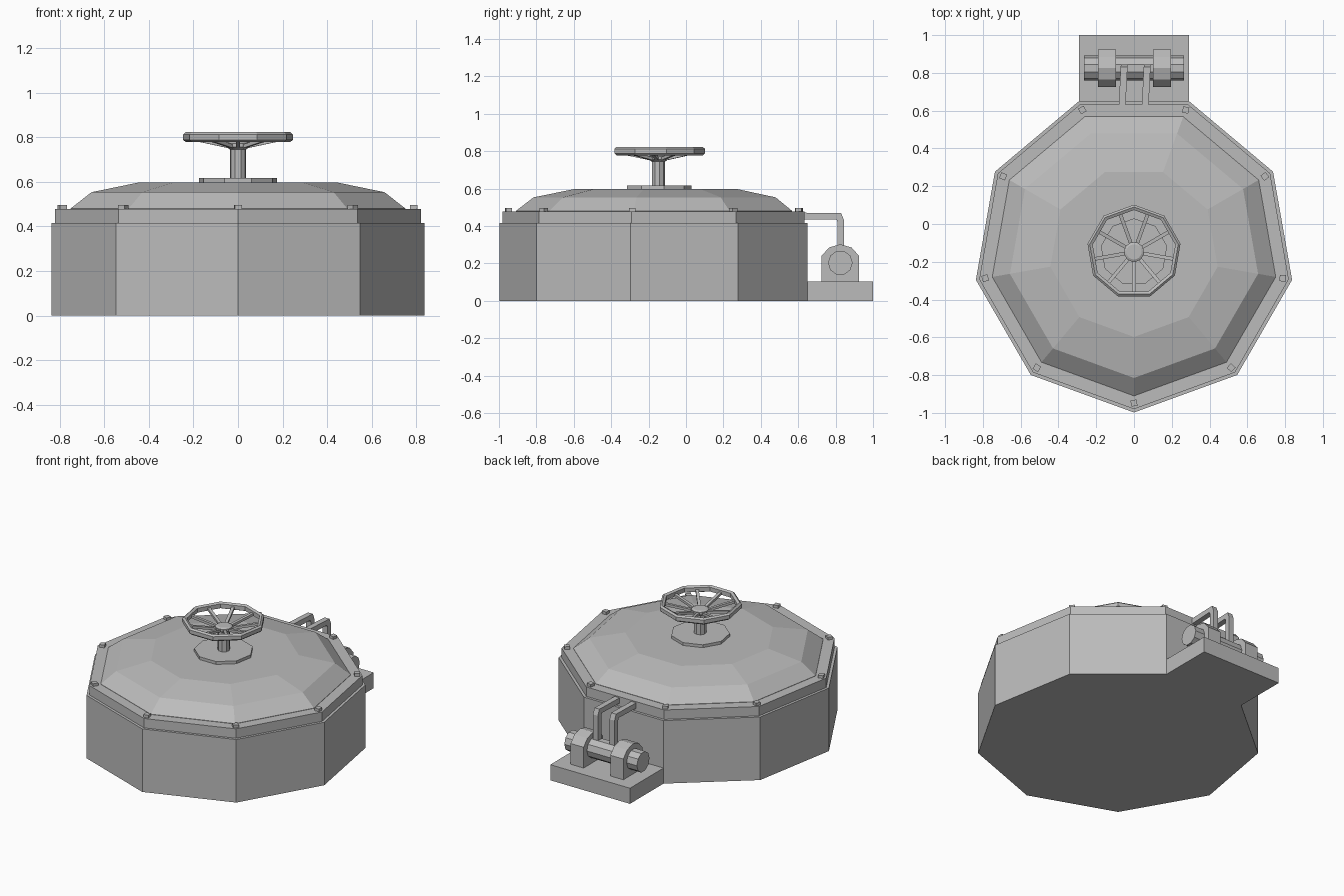
import bpy, bmesh, math
from mathutils import Vector, Matrix

if "Cube" in bpy.data.objects:
    bpy.data.objects.remove(bpy.data.objects["Cube"])

CY = -0.148          # centre of the hatch in y
SIDES = 9
FRONT = -math.pi / 2  # first corner points to the front

grey = bpy.data.materials.new("steel_grey")
grey.diffuse_color = (0.5, 0.5, 0.5, 1)
grey.use_nodes = True
grey.node_tree.nodes["Principled BSDF"].inputs["Base Color"].default_value = grey.diffuse_color


def finish(bm, name):
    bmesh.ops.recalc_face_normals(bm, faces=bm.faces)
    me = bpy.data.meshes.new(name)
    bm.to_mesh(me)
    bm.free()
    me.materials.append(grey)
    ob = bpy.data.objects.new(name, me)
    bpy.context.collection.objects.link(ob)
    return ob


def lathe(name, profile, start=FRONT, sides=SIDES, closed=False):
    """Spin (radius, z) points round the hatch axis; capped unless closed."""
    bm = bmesh.new()
    rings = []
    for r, z in profile:
        rings.append([bm.verts.new((r * math.cos(start + math.tau * i / sides),
                                    CY + r * math.sin(start + math.tau * i / sides), z))
                      for i in range(sides)])
    pairs = list(zip(rings, rings[1:]))
    if closed:
        pairs.append((rings[-1], rings[0]))
    else:
        bm.faces.new(rings[0])
        bm.faces.new(rings[-1])
    for a, b in pairs:
        for i in range(sides):
            j = (i + 1) % sides
            bm.faces.new((a[i], a[j], b[j], b[i]))
    return finish(bm, name)


def extrude_x(name, outline, x0, x1, lean=0.0):
    """Extrude a (y, z) outline from x0 to x1; lean shifts x along y."""
    bm = bmesh.new()
    a, b = [[bm.verts.new((x + lean * (y - 0.64), y, z)) for y, z in outline] for x in (x0, x1)]
    bm.faces.new(a)
    bm.faces.new(b)
    n = len(outline)
    for i in range(n):
        j = (i + 1) % n
        bm.faces.new((a[i], a[j], b[j], b[i]))
    return finish(bm, name)


def add_box(bm, matrix):
    bmesh.ops.create_cube(bm, size=1, matrix=matrix)


# hatch body, lid rim and faceted dome
lathe("hatch_body", [(0.85, 0), (0.85, 0.416)])
lathe("lid_rim", [(0.832, 0.41), (0.832, 0.478)])
lathe("lid_dome", [(0.762, 0.475), (0.762, 0.48), (0.667, 0.553), (0.45, 0.597)])

# rim bolts, one at each corner
bm = bmesh.new()
for i in range(SIDES):
    a = FRONT + math.tau * i / SIDES
    add_box(bm, Matrix.Translation((0.8 * math.cos(a), CY + 0.8 * math.sin(a), 0.483))
            @ Matrix.Rotation(a + math.radians(8), 4, 'Z') @ Matrix.Diagonal((0.033, 0.033, 0.026, 1)))
finish(bm, "rim_bolts")

# handwheel: floor plate, column, hub, ring
BACK = math.pi / 2
lathe("wheel_plate", [(0.178, 0.59), (0.178, 0.616)], BACK)
lathe("wheel_column", [(0.037, 0.61), (0.037, 0.75)], BACK)
lathe("wheel_hub", [(0.037, 0.745), (0.052, 0.755), (0.052, 0.772), (0.04, 0.778)], BACK, 18)
lathe("wheel_ring", [(0.25, 0.788), (0.25, 0.812), (0.238, 0.822), (0.222, 0.814),
                     (0.222, 0.786), (0.238, 0.778)], BACK, closed=True)

# spokes rising from the hub to the middle of each ring side
bm = bmesh.new()
for i in range(SIDES):
    a = FRONT + math.tau * i / SIDES
    d = Vector((math.cos(a), math.sin(a), 0))
    p = d * 0.035 + Vector((0, CY, 0.757))
    q = d * 0.22 + Vector((0, CY, 0.796))
    tilt = math.atan2(q.z - p.z, 0.185)
    add_box(bm, Matrix.Translation((p + q) / 2) @ Matrix.Rotation(a, 4, 'Z')
            @ Matrix.Rotation(-tilt, 4, 'Y') @ Matrix.Diagonal(((q - p).length, 0.019, 0.016, 1)))
finish(bm, "wheel_spokes")

# hinge base plate
extrude_x("hinge_plate", [(0.645, 0), (1, 0), (1, 0.103), (0.645, 0.103)], -0.291, 0.291)

# hinge brackets with rounded tops
bracket = [(0.725, 0.1), (0.925, 0.1), (0.925, 0.24), (0.885, 0.285), (0.825, 0.302),
           (0.765, 0.285), (0.725, 0.24)]
for side, x in (("left", -0.19), ("right", 0.1)):
    extrude_x(side + "_hinge_bracket", bracket, x, x + 0.095)

# hinge pin
pin = [(0.825 + 0.066 * math.cos(math.tau * i / 10), 0.203 + 0.066 * math.sin(math.tau * i / 10))
       for i in range(10)]
extrude_x("hinge_pin", pin, -0.265, 0.265)

# bent arms from the lid rim down to the pin
arm = [(0.62, 0.435), (0.805, 0.435), (0.81, 0.42), (0.81, 0.2), (0.845, 0.2),
       (0.845, 0.43), (0.83, 0.468), (0.62, 0.471)]
for side, x in (("left", -0.08), ("right", 0.042)):
    extrude_x(side + "_hinge_arm", arm, x, x + 0.036, 0.05)
